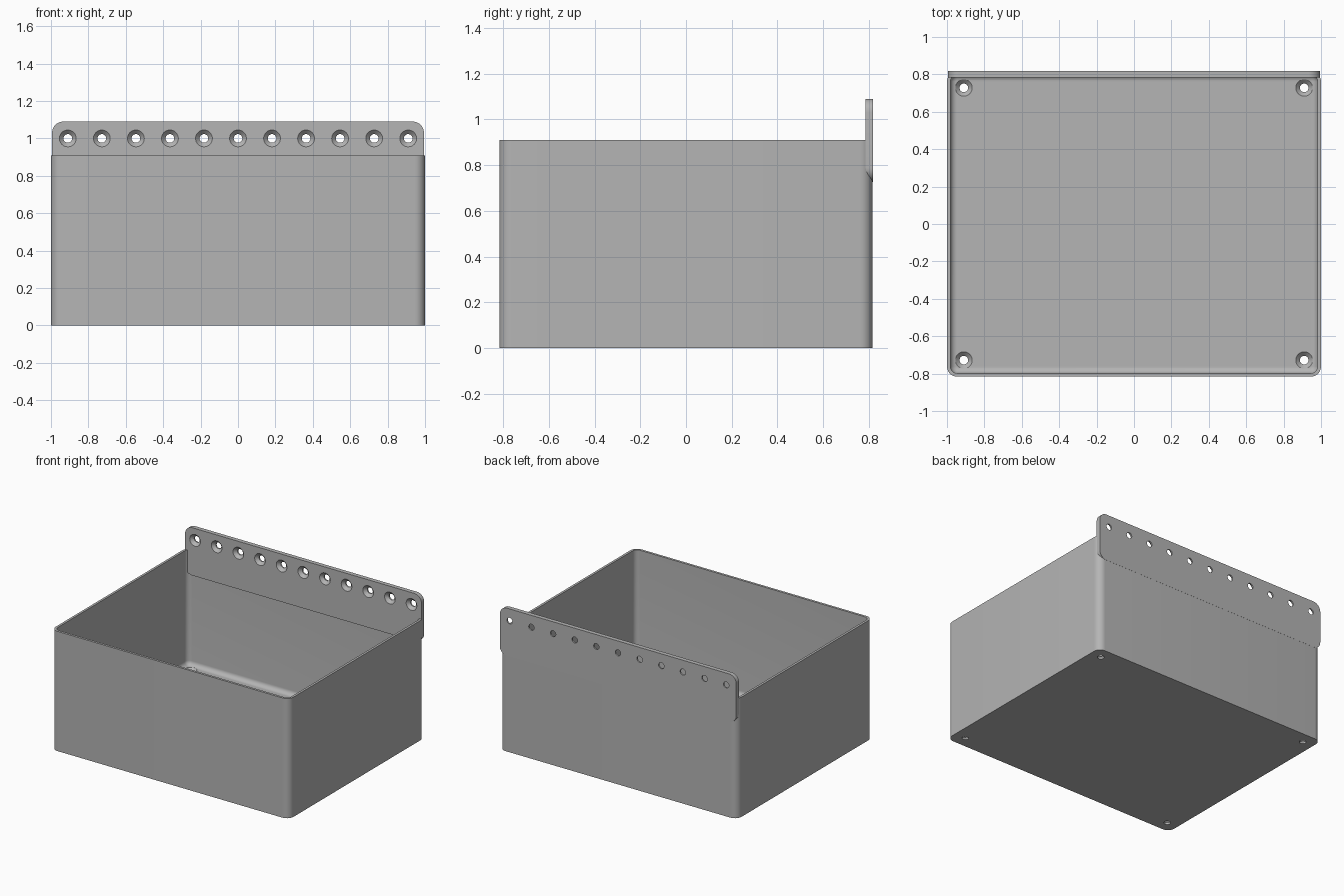
import bpy, bmesh, math
from mathutils import Matrix, Vector

cube = bpy.data.objects.get("Cube")
if cube:
    bpy.data.objects.remove(cube, do_unlink=True)

# Main sizes
HALF_X, HALF_Y, HEIGHT = 1.0, 0.816, 0.91
CORNER, WALL, FLOOR = 0.055, 0.018, 0.036
PLATE_X, PLATE_LOW, PLATE_TOP, PLATE_THICK = 0.994, 0.727, 1.09, 0.032
PITCH = 0.182
HOLE_R, SINK_R = 0.023, 0.045

grey = bpy.data.materials.new("plain grey")
grey.use_nodes = True
colour = (0.46, 0.46, 0.46, 1)
grey.diffuse_color = colour
grey.node_tree.nodes["Principled BSDF"].inputs["Base Color"].default_value = colour


def rounded_rect(hx, hy, r, steps=10):
    """Outline of a rounded rectangle, anticlockwise."""
    pts = []
    for k, (sx, sy) in enumerate([(1, 1), (-1, 1), (-1, -1), (1, -1)]):
        for i in range(steps + 1):
            a = math.pi / 2 * (k + i / steps)
            pts.append((sx * (hx - r) + r * math.cos(a), sy * (hy - r) + r * math.sin(a)))
    return pts


def loft(name, rings):
    """Skin a list of 3D rings and cap both ends."""
    bm = bmesh.new()
    loops = [[bm.verts.new(p) for p in ring] for ring in rings]
    n = len(loops[0])
    for a, b in zip(loops, loops[1:]):
        for i in range(n):
            j = (i + 1) % n
            bm.faces.new((a[i], a[j], b[j], b[i]))
    bm.faces.new(loops[0][::-1])
    bm.faces.new(loops[-1])
    bmesh.ops.recalc_face_normals(bm, faces=bm.faces)
    mesh = bpy.data.meshes.new(name)
    bm.to_mesh(mesh)
    bm.free()
    mesh.materials.append(grey)
    obj = bpy.data.objects.new(name, mesh)
    bpy.context.collection.objects.link(obj)
    return obj


def drill(target, centres, turn, thickness):
    """Cut countersunk holes; each centre lies on the countersunk face."""
    depth = SINK_R - HOLE_R
    profile = [(HOLE_R, -thickness - 0.05), (HOLE_R, -depth), (SINK_R, 0), (SINK_R, 0.05)]
    for c in centres:
        place = Matrix.Translation(c) @ turn
        rings = [[place @ Vector((r * math.cos(math.tau * i / 32), r * math.sin(math.tau * i / 32), z))
                  for i in range(32)] for r, z in profile]
        cutter = loft("hole_cutter", rings)
        cutter.hide_render = True
        mod = target.modifiers.new("hole", "BOOLEAN")
        mod.operation, mod.solver, mod.object = "DIFFERENCE", "EXACT", cutter
        bpy.context.view_layer.objects.active = target
        bpy.ops.object.modifier_apply(modifier=mod.name)
        bpy.data.objects.remove(cutter, do_unlink=True)


def smooth(obj):
    bpy.ops.object.select_all(action="DESELECT")
    obj.select_set(True)
    bpy.context.view_layer.objects.active = obj
    bpy.ops.object.shade_smooth_by_angle(angle=math.radians(30))


# Open box: outer wall, rim, inner wall, then a fillet down to the floor
def level(inset, z):
    return [(x, y, z) for x, y in rounded_rect(HALF_X - inset, HALF_Y - inset, CORNER - inset)]


fillet = 0.034
rings = [level(0, 0), level(0, HEIGHT), level(WALL, HEIGHT)]
for i in range(9):
    a = math.pi / 2 * i / 8
    rings.append(level(WALL + fillet * (1 - math.cos(a)), FLOOR + fillet * (1 - math.sin(a))))
box = loft("open_box", rings)
drill(box, [Vector((sx * 5 * PITCH, sy * 4 * PITCH, FLOOR)) for sx in (-1, 1) for sy in (-1, 1)],
      Matrix.Identity(4), FLOOR)
smooth(box)

# Mounting plate along the top of the back wall
mid = (PLATE_LOW + PLATE_TOP) / 2
outline = rounded_rect(PLATE_X, (PLATE_TOP - PLATE_LOW) / 2, 0.06)
back = HALF_Y + 0.0008
front = HALF_Y - PLATE_THICK
plate = loft("mounting_plate", [[(x, y, z + mid) for x, z in outline] for y in (back, front)])
drill(plate, [Vector(((i - 5) * PITCH, front, 1.0)) for i in range(11)],
      Matrix.Rotation(math.pi / 2, 4, "X"), PLATE_THICK)
smooth(plate)
